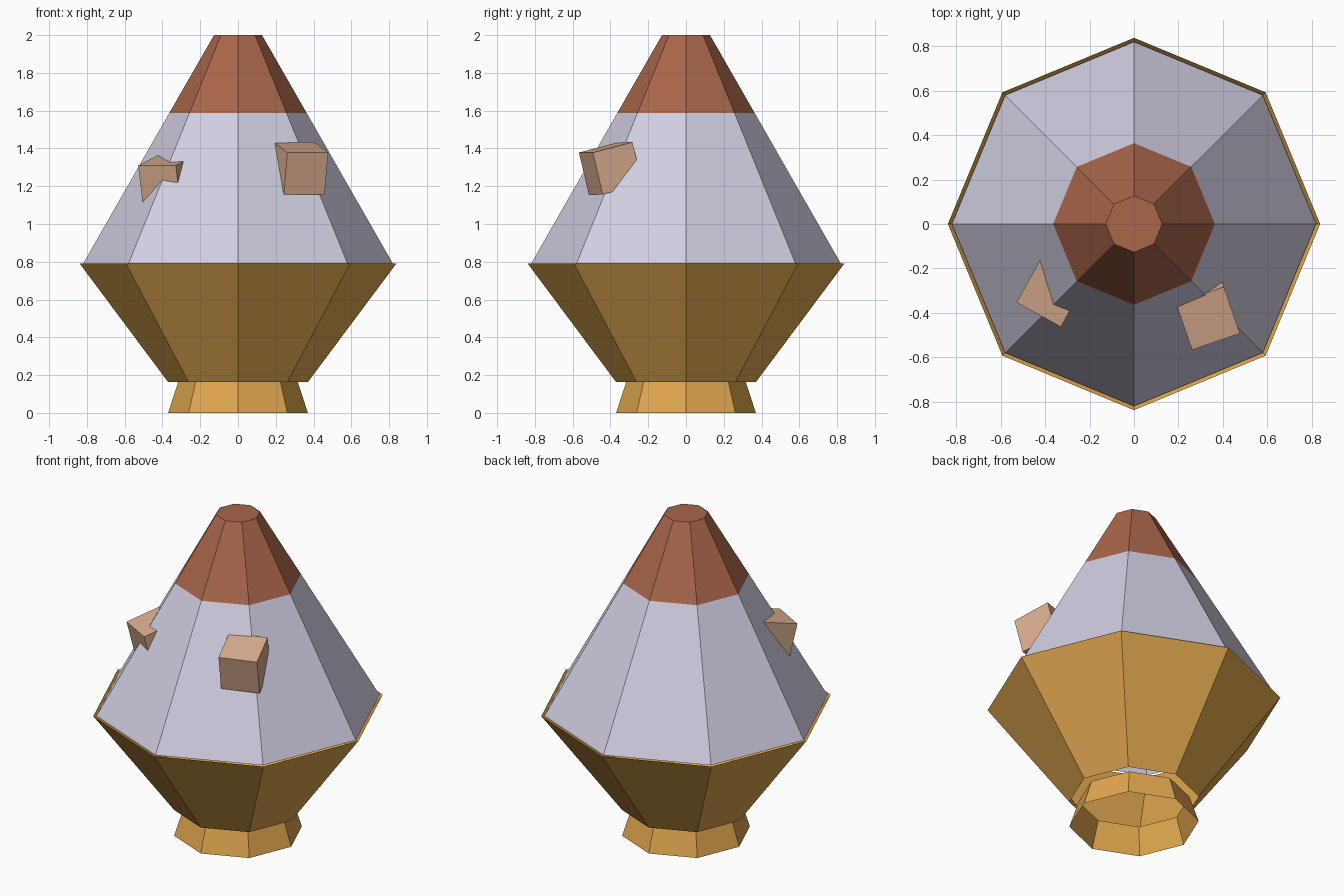
import bpy, bmesh, math
from mathutils import Matrix

default = bpy.data.objects.get("Cube")
if default:
    bpy.data.objects.remove(default, do_unlink=True)


def material(name, srgb):
    linear = [(c / 255 / 12.92) if c < 10 else ((c / 255 + 0.055) / 1.055) ** 2.4 for c in srgb]
    mat = bpy.data.materials.new(name)
    mat.use_nodes = True
    mat.diffuse_color = (*linear, 1)
    mat.node_tree.nodes["Principled BSDF"].inputs["Base Color"].default_value = (*linear, 1)
    return mat


gold = material("gold", (224, 167, 78))
lilac = material("pale lilac", (209, 207, 226))
rust = material("rust red", (170, 102, 74))
tan = material("tan", (218, 174, 144))

SIDES = 8


def add_object(name, bm, mats):
    mesh = bpy.data.meshes.new(name)
    bm.to_mesh(mesh)
    bm.free()
    for mat in mats:
        mesh.materials.append(mat)
    obj = bpy.data.objects.new(name, mesh)
    bpy.context.collection.objects.link(obj)
    return obj


def octagon_shell(name, profile, mats, cap_top=False):
    """Open faceted shell through (radius, height) rings; one material per band."""
    bm = bmesh.new()
    rings = []
    for radius, z in profile:
        angles = [math.tau * i / SIDES for i in range(SIDES)]
        rings.append([bm.verts.new((radius * math.cos(a), radius * math.sin(a), z)) for a in angles])
    for band, (low, high) in enumerate(zip(rings, rings[1:])):
        for i in range(SIDES):
            j = (i + 1) % SIDES
            face = bm.faces.new((low[i], low[j], high[j], high[i]))
            face.material_index = min(band, len(mats) - 1)
    if cap_top:
        bm.faces.new(rings[-1]).material_index = len(mats) - 1
    return add_object(name, bm, mats)


def block(name, centre, yaw, tilt=14, size=0.228):
    """Small cube leaning back into the cone."""
    bm = bmesh.new()
    turn = Matrix.Rotation(math.radians(yaw), 4, 'Z') @ Matrix.Rotation(math.radians(tilt), 4, 'X')
    bmesh.ops.create_cube(bm, size=size, matrix=Matrix.Translation(centre) @ turn)
    return add_object(name, bm, [tan])


# Foot and flared cup
octagon_shell("foot", [(0.37, 0), (0.317, 0.163)], [gold])
octagon_shell("cup", [(0.37, 0.163), (0.838, 0.79)], [gold])

# Tapered cone with a coloured, capped tip
octagon_shell("cone", [(0.82, 0.79), (0.364, 1.587), (0.127, 2)], [lilac, rust], cap_top=True)

# Blocks set into the front of the cone
block("left_block", (0.324, -0.399, 1.295), 19)
block("right_block", (-0.362, -0.287, 1.227), -29)
